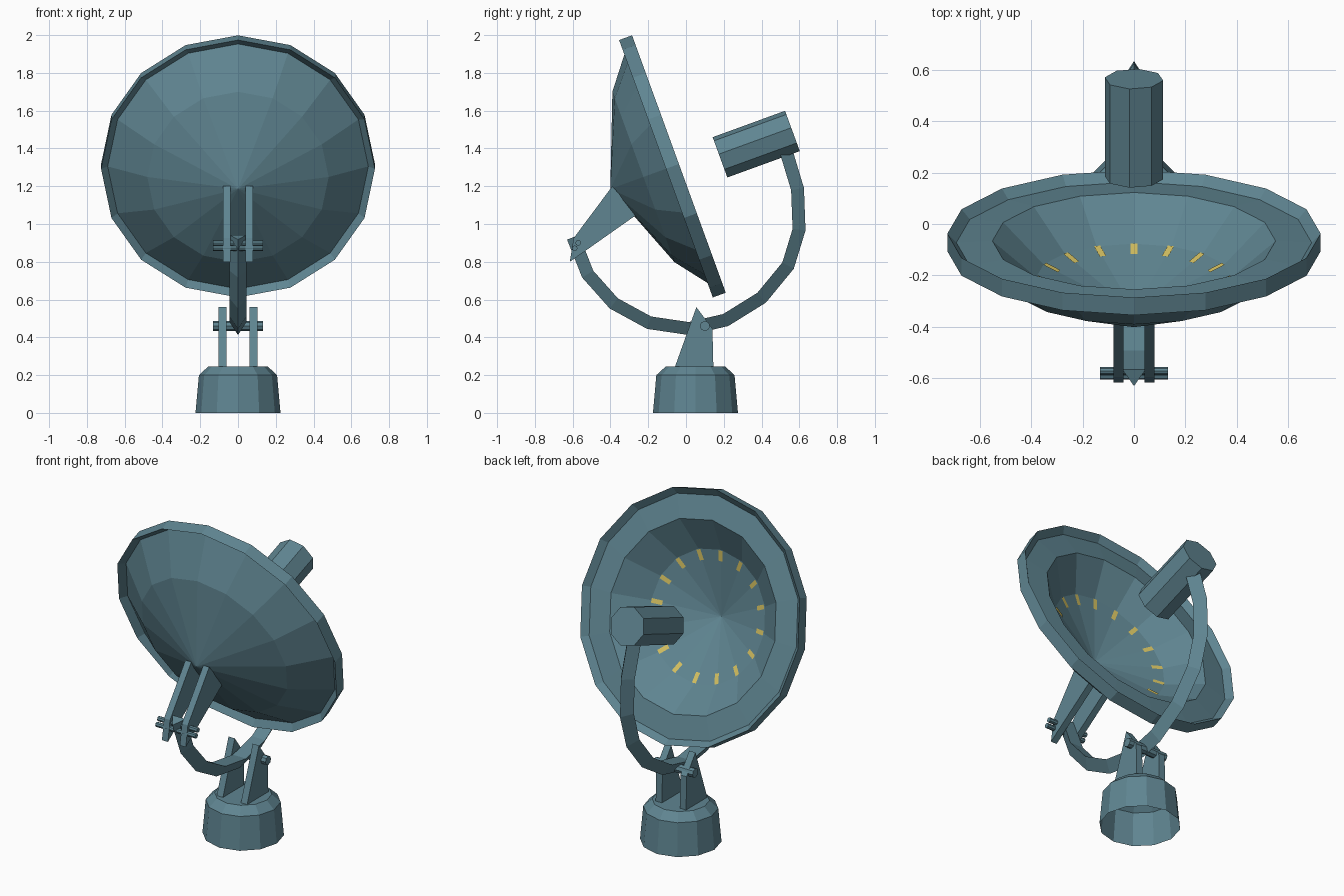
import bpy, bmesh, math
from mathutils import Vector, Matrix

if "Cube" in bpy.data.objects:
    bpy.data.objects.remove(bpy.data.objects["Cube"])


def material(name, rgb):
    m = bpy.data.materials.new(name)
    m.diffuse_color = (*rgb, 1)
    m.use_nodes = True
    m.node_tree.nodes["Principled BSDF"].inputs["Base Color"].default_value = m.diffuse_color
    return m


TEAL = material("teal_paint", (0.115, 0.235, 0.285))
YELLOW = material("yellow_marks", (0.66, 0.53, 0.12))


def finish(name, bm, mat=TEAL, fix=True):
    bmesh.ops.remove_doubles(bm, verts=bm.verts, dist=1e-5)
    if fix:
        bmesh.ops.recalc_face_normals(bm, faces=bm.faces)
    me = bpy.data.meshes.new(name)
    bm.to_mesh(me)
    bm.free()
    me.materials.append(mat)
    ob = bpy.data.objects.new(name, me)
    bpy.context.collection.objects.link(ob)
    return ob


def skin(bm, rings, loop=False):
    """Bridge consecutive closed rings of points with quads."""
    vs = [[bm.verts.new(p) for p in r] for r in rings]
    n = len(vs[0])
    for k in range(len(vs) - (0 if loop else 1)):
        a, b = vs[k], vs[(k + 1) % len(vs)]
        for i in range(n):
            j = (i + 1) % n
            bm.faces.new((a[i], a[j], b[j], b[i]))
    return vs


def lathe(name, profile, sides, matrix, loop=False, caps=(), turn=0.0):
    bm = bmesh.new()
    step = 2 * math.pi / sides
    rings = [[matrix @ Vector((r * math.sin(i * step + turn), r * math.cos(i * step + turn), h))
              for i in range(sides)] for r, h in profile]
    vs = skin(bm, rings, loop)
    for c in caps:
        bm.faces.new(vs[c])
    return finish(name, bm)


def plate(name, outline, x0, x1):
    """Side-view (y, z) outline extruded from x0 to x1."""
    bm = bmesh.new()
    vs = skin(bm, [[(x, y, z) for y, z in outline] for x in (x0, x1)])
    bm.faces.new(vs[0])
    bm.faces.new(vs[1])
    return finish(name, bm)


def tilted(y, z):
    """Frame whose local z is the dish axis (20 degrees up, toward +y)."""
    c, s = math.cos(math.radians(20)), math.sin(math.radians(20))
    return Matrix(((-1, 0, 0, 0), (0, -s, c, y), (0, c, s, z), (0, 0, 0, 1)))


# Base drum, open underneath
lathe("base", [(0.225, 0), (0.207, 0.2), (0.158, 0.245)], 12,
      Matrix.Translation((0, 0.05, 0)), caps=(-1,))

# Paired support plates on the base and behind the dish
for side, s in (("left", -1), ("right", 1)):
    plate("base_bracket_" + side,
          [(-0.06, 0.24), (0.055, 0.56), (0.14, 0.445), (0.145, 0.24)], s * 0.06, s * 0.102)
    plate("dish_bracket_" + side,
          [(-0.39, 1.2), (-0.595, 0.925), (-0.615, 0.8), (-0.26, 1.05)], s * 0.04, s * 0.08)

# Hinge pins running across
for name, y, z, r in (("base_pin", 0.10, 0.46, 0.027),
                      ("upper_pin", -0.571, 0.90, 0.015), ("lower_pin", -0.589, 0.872, 0.015)):
    lathe(name, [(r, -0.133), (r, 0.133)], 8,
          Matrix.Translation((0, y, z)) @ Matrix.Rotation(math.pi / 2, 4, 'Y'), caps=(0, -1))

# Dish bowl and its wedge-section rim
DISH = tilted(-0.0375, 1.3175)
lip = (0.69, -0.037)
lathe("dish_rim", [(0.725, 0), lip, (0.725, -0.073)], 16, DISH, loop=True)
bowl_inner, bowl_apex = (0.38, -0.18), (0, -0.32)
lathe("dish_bowl", [(0.001, -0.386), (0.48, -0.2), lip, (0.55, -0.03), bowl_inner,
                    (0.001, bowl_apex[1])], 16, DISH, caps=(0, -1))

# Small yellow dashes around the inside of the bowl
bm = bmesh.new()
slope = (bowl_inner[1] - bowl_apex[1]) / bowl_inner[0]
for i in range(16):
    m = DISH @ Matrix.Rotation(i * math.pi / 8, 4, 'Z')
    pts = [(w, r, bowl_apex[1] + slope * r + 0.005)
           for w, r in ((-0.013, 0.315), (0.013, 0.315), (0.013, 0.375), (-0.013, 0.375))]
    f = bm.faces.new([bm.verts.new(m @ Vector(p)) for p in pts])
    f.normal_update()
    if f.normal.y < 0:
        f.normal_flip()
finish("bowl_marks", bm, YELLOW, fix=False)

# Feed horn, an eight-sided drum on the dish axis direction
lathe("feed_horn", [(0.115, 0), (0.115, 0.408)], 8, tilted(0.18, 1.353),
      caps=(0, -1), turn=math.radians(9))

# Curved arm: triangular section, flat inside and pointed outside
path = [Vector((0, y, z)) for y, z in (
    (0.525, 1.40), (0.59, 1.185), (0.598, 0.97), (0.54, 0.78), (0.40, 0.61), (0.21, 0.492),
    (0.015, 0.447), (-0.195, 0.478), (-0.382, 0.58), (-0.52, 0.735), (-0.597, 0.93))]
rings = []
for i, p in enumerate(path):
    t = (path[min(i + 1, len(path) - 1)] - path[max(i - 1, 0)]).normalized()
    out = Vector((0, -t.z, t.y))
    side = Vector((0.045, 0, 0))
    rings.append([p + out * 0.035, p - out * 0.034 + side, p - out * 0.034 - side])
bm = bmesh.new()
vs = skin(bm, rings)
bm.faces.new(vs[0])
bm.faces.new(vs[-1])
finish("curved_arm", bm)
